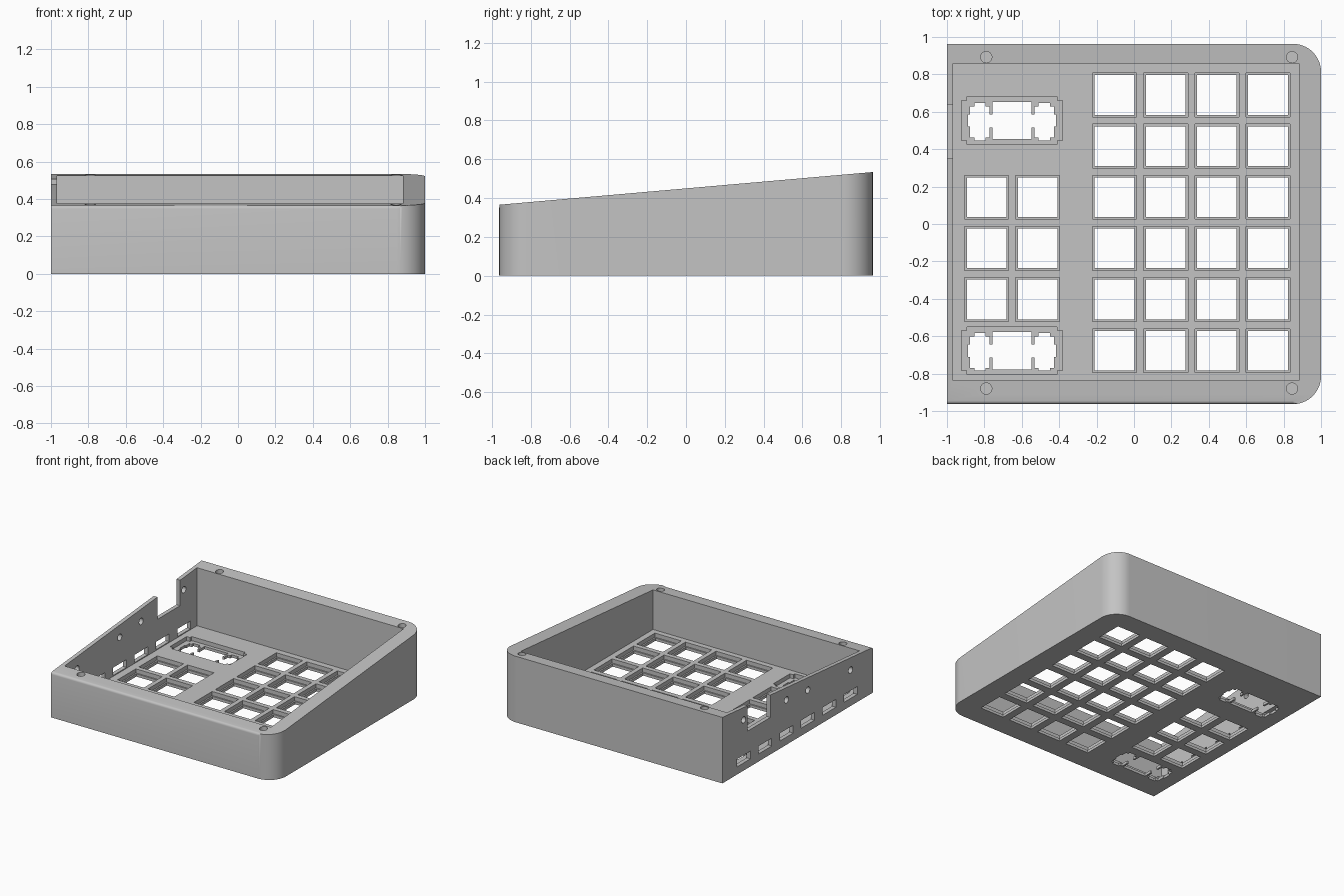
import bpy, bmesh, math
from mathutils import Matrix, Vector

cube = bpy.data.objects.get("Cube")
if cube:
    bpy.data.objects.remove(cube, do_unlink=True)

grey = bpy.data.materials.new("plain_grey")
grey.use_nodes = True
colour = (0.55, 0.55, 0.55, 1)
grey.diffuse_color = colour
grey.node_tree.nodes["Principled BSDF"].inputs["Base Color"].default_value = colour

FLOOR, LEDGE = 0.055, 0.022
DEPTH = 0.963          # half the case depth
PITCH = 0.2735


def rim(y):
    """Height of the sloping rim."""
    return 0.45 + 0.0875 * y


def box(bm, x0, x1, y0, y1, z0, z1):
    m = Matrix.Translation(((x0 + x1) / 2, (y0 + y1) / 2, (z0 + z1) / 2))
    m = m @ Matrix.Diagonal((x1 - x0, y1 - y0, z1 - z0, 1))
    bmesh.ops.create_cube(bm, size=1, matrix=m)


def cylinder(bm, centre, radius, length, axis="Z"):
    m = Matrix.Translation(centre)
    if axis == "X":
        m = m @ Matrix.Rotation(math.pi / 2, 4, "Y")
    bmesh.ops.create_cone(bm, cap_ends=True, segments=32, radius1=radius,
                          radius2=radius, depth=length, matrix=m)


def make_object(name, bm):
    bmesh.ops.recalc_face_normals(bm, faces=bm.faces)
    mesh = bpy.data.meshes.new(name)
    bm.to_mesh(mesh)
    bm.free()
    mesh.materials.append(grey)
    ob = bpy.data.objects.new(name, mesh)
    bpy.context.collection.objects.link(ob)
    return ob


# Solid wedge with two rounded corners on the +x side
R, STEPS = 0.15, 16
outline = [(-1, DEPTH), (-1, -DEPTH)]
for side in (-1, 1):
    for i in range(STEPS + 1):
        a = math.pi / 2 * (i / STEPS + (-1 if side < 0 else 0))
        outline.append((1 - R + R * math.cos(a),
                        side * (DEPTH - R) + R * math.sin(a)))
bm = bmesh.new()
base = bm.faces.new([bm.verts.new((x, y, 0)) for x, y in outline])
top = bmesh.ops.extrude_face_region(bm, geom=[base])["geom"]
for v in top:
    if isinstance(v, bmesh.types.BMVert):
        v.co.z = rim(v.co.y)
# Soft front top edge
front = [e for e in bm.edges
         if all(v.co.z > 0.1 and v.co.y < -DEPTH + 0.001 for v in e.verts)]
bmesh.ops.bevel(bm, geom=front, offset=0.018, segments=4, profile=0.5,
                affect="EDGES")
case = make_object("keyboard_case", bm)

# Key positions: four full columns, and a short pair of columns
rows = [0.69 - PITCH * i for i in range(6)]
keys = [(-0.104 + PITCH * i, y) for i in range(4) for y in rows]
keys += [(x, y) for x in (-0.788, -0.515) for y in rows[2:5]]
wide_keys = [(-0.652, (rows[0] + rows[1]) / 2), (-0.652, rows[5])]

# Main cavity
cavity = bmesh.new()
box(cavity, -0.967, 0.882, -0.838, 0.857, FLOOR, 1)

# Wider pockets above each key opening
pockets = bmesh.new()
for x, y in keys:
    box(pockets, x - 0.118, x + 0.118, y - 0.117, y + 0.117, LEDGE, 0.1)
for x, y in wide_keys:
    box(pockets, x - 0.27, x + 0.27, y - 0.107, y + 0.107, LEDGE, 0.1)
    box(pockets, x - 0.24, x + 0.24, y - 0.128, y + 0.128, LEDGE, 0.11)

# Through openings, with side slots on the wide keys
openings = bmesh.new()
for x, y in keys:
    box(openings, x - 0.106, x + 0.106, y - 0.106, y + 0.106, -0.1, 0.1)
for x, y in wide_keys:
    box(openings, x - 0.105, x + 0.105, y - 0.1, y + 0.1, -0.1, 0.1)
    for s in (-1, 1):
        cx = x + s * 0.172
        box(openings, cx - 0.052, cx + 0.052, y - 0.092, y + 0.075, -0.11, 0.11)
        box(openings, cx - 0.03, cx + 0.03, y - 0.107, y + 0.095, -0.12, 0.12)
        box(openings, cx - 0.063, cx + 0.063, y - 0.033, y + 0.033, -0.13, 0.13)
        inner = sorted((x + s * 0.09, x + s * 0.15))
        box(openings, *inner, y - 0.036, y + 0.032, -0.14, 0.14)

# Side wall: notch, row of slots and round holes
wall = bmesh.new()
box(wall, -1.1, -0.93, 0.35, 0.64, 0.3, 1)
for y in rows:
    box(wall, -1.1, -0.93, y - 0.085, y + 0.085, 0.062, 0.125)
for y in (rows[0], rows[2], rows[3], rows[5]):
    cylinder(wall, (-1, y, rim(y) - 0.1), 0.026, 0.14, "X")

# Screw holes in the rim
screws = bmesh.new()
for x in (-0.79, 0.845):
    for y in (-0.88, 0.892):
        cylinder(screws, (x, y, rim(y)), 0.03, 0.3)

# Cut everything out of the wedge
bpy.context.view_layer.objects.active = case
cuts = {"cavity": cavity, "pockets": pockets, "openings": openings,
        "wall_cuts": wall, "screw_holes": screws}
for name, cutter_bm in cuts.items():
    cutter = make_object(name, cutter_bm)
    cutter.hide_render = True
    mod = case.modifiers.new(name, "BOOLEAN")
    mod.operation = "DIFFERENCE"
    mod.solver = "EXACT"
    mod.use_self = True
    mod.object = cutter
    bpy.ops.object.modifier_apply(modifier=mod.name)
    bpy.data.objects.remove(cutter, do_unlink=True)

bpy.ops.object.select_all(action="DESELECT")
case.select_set(True)
bpy.ops.object.shade_smooth_by_angle(angle=math.radians(30))
